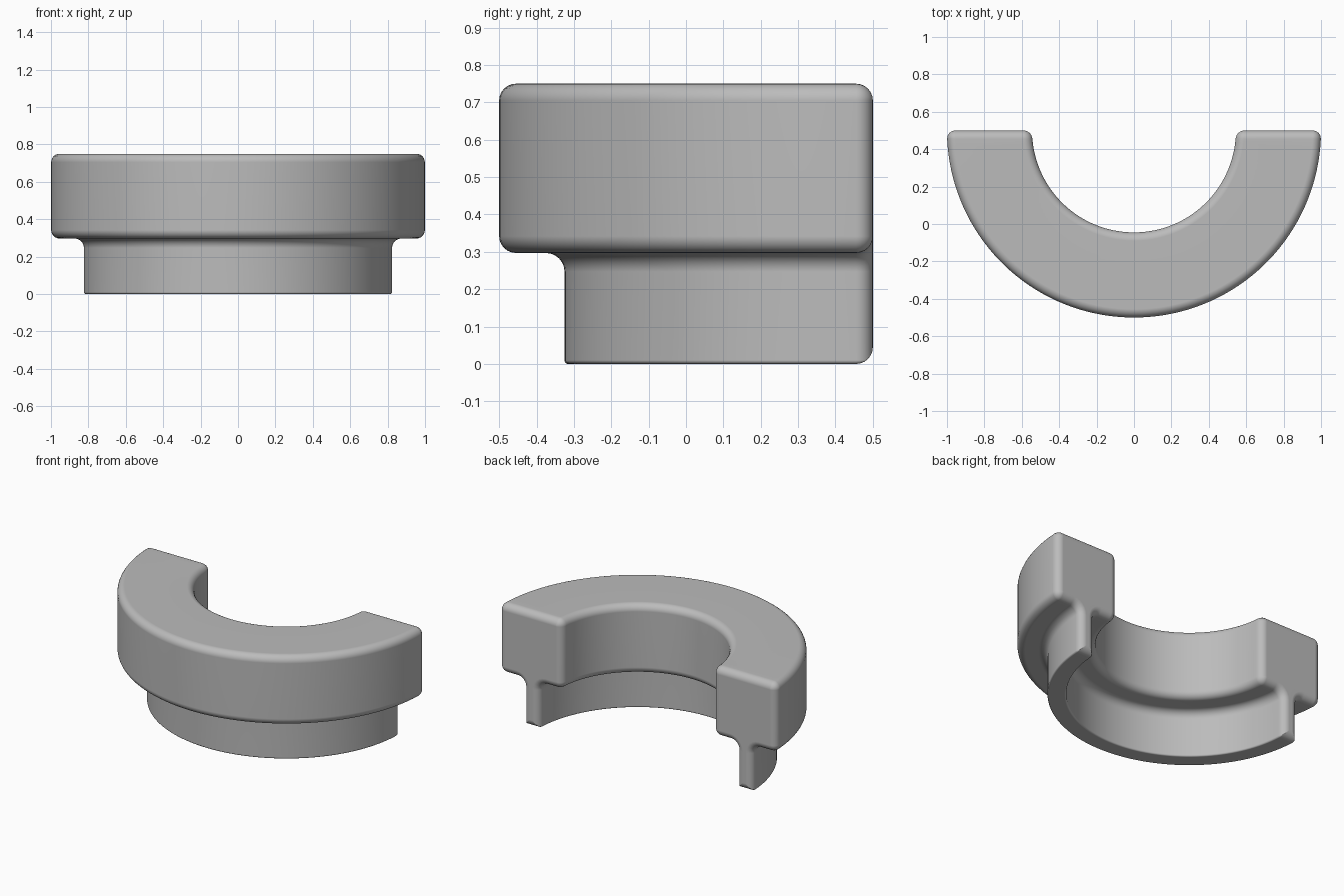
import bpy, bmesh, math
from mathutils import Vector

cube = bpy.data.objects.get("Cube")
if cube:
    bpy.data.objects.remove(cube)

ROUND = 0.045      # rounding of the main edges and the two ends
ARC_STEPS = 6      # segments per rounded corner
SWEEP_STEPS = 72   # segments around the half ring
CENTRE_Y = 0.5

# Corners of the cross-section (radius, height, corner rounding), counter-clockwise
SECTION = [(0.715, 0.0, 0.01), (0.825, 0.0, 0.01), (0.825, 0.297, 0.05),
           (1.0, 0.297, ROUND), (1.0, 0.75, ROUND), (0.545, 0.75, ROUND),
           (0.545, 0.297, ROUND), (0.715, 0.297, 0.05)]


def rounded_section(inset):
    """Cross-section moved inwards by inset, with rounded corners."""
    points = []
    count = len(SECTION)
    for i, (r, z, radius) in enumerate(SECTION):
        here = Vector((r, z))
        d_in = (here - Vector(SECTION[i - 1][:2])).normalized()
        d_out = (Vector(SECTION[(i + 1) % count][:2]) - here).normalized()
        convex = d_in.x * d_out.y - d_in.y * d_out.x > 0
        side = 1 if convex else -1
        corner = here + (d_out - d_in) * inset * side
        rad = max(radius - inset, 0.002) if convex else radius + inset
        middle = corner + (d_out - d_in) * rad
        for k in range(ARC_STEPS + 1):
            a = math.pi / 2 * k / ARC_STEPS
            points.append(middle - d_out * rad * math.cos(a) + d_in * rad * math.sin(a))
    return points


# Rings of vertices: rounded end, sweep, rounded end
rings = []


def add_ring(section, depth, fraction):
    ring = []
    for p in section:
        start = math.asin(depth / p.x)
        a = start + (math.pi - 2 * start) * fraction
        ring.append(bm.verts.new((p.x * math.cos(a), CENTRE_Y - p.x * math.sin(a), p.y)))
    rings.append(ring)


bm = bmesh.new()
end_steps = []
for k in range(ARC_STEPS):
    a = math.pi / 2 * k / ARC_STEPS
    end_steps.append((rounded_section(ROUND * (1 - math.sin(a))), ROUND * (1 - math.cos(a))))
full = rounded_section(0)
for section, depth in end_steps:
    add_ring(section, depth, 0)
for k in range(SWEEP_STEPS + 1):
    add_ring(full, ROUND, k / SWEEP_STEPS)
for section, depth in reversed(end_steps):
    add_ring(section, depth, 1)

# Skin between the rings and flat end caps
for ring, following in zip(rings, rings[1:]):
    for i in range(len(ring)):
        bm.faces.new((ring[i - 1], ring[i], following[i], following[i - 1]))
bm.faces.new(rings[0])
bm.faces.new(rings[-1])
bmesh.ops.recalc_face_normals(bm, faces=bm.faces[:])

mesh = bpy.data.meshes.new("half_collar")
bm.to_mesh(mesh)
bm.free()
collar = bpy.data.objects.new("half_collar", mesh)
bpy.context.collection.objects.link(collar)

# Plain grey finish
colour = (0.5, 0.5, 0.5, 1)
grey = bpy.data.materials.new("plain_grey")
grey.use_nodes = True
grey.diffuse_color = colour
grey.node_tree.nodes["Principled BSDF"].inputs["Base Color"].default_value = colour
mesh.materials.append(grey)

# Smooth shading that keeps the large faces flat
bpy.ops.object.select_all(action='DESELECT')
collar.select_set(True)
bpy.context.view_layer.objects.active = collar
bpy.ops.object.shade_smooth_by_angle(angle=math.radians(35))
weighted = collar.modifiers.new("flat_face_normals", 'WEIGHTED_NORMAL')
weighted.keep_sharp = True
